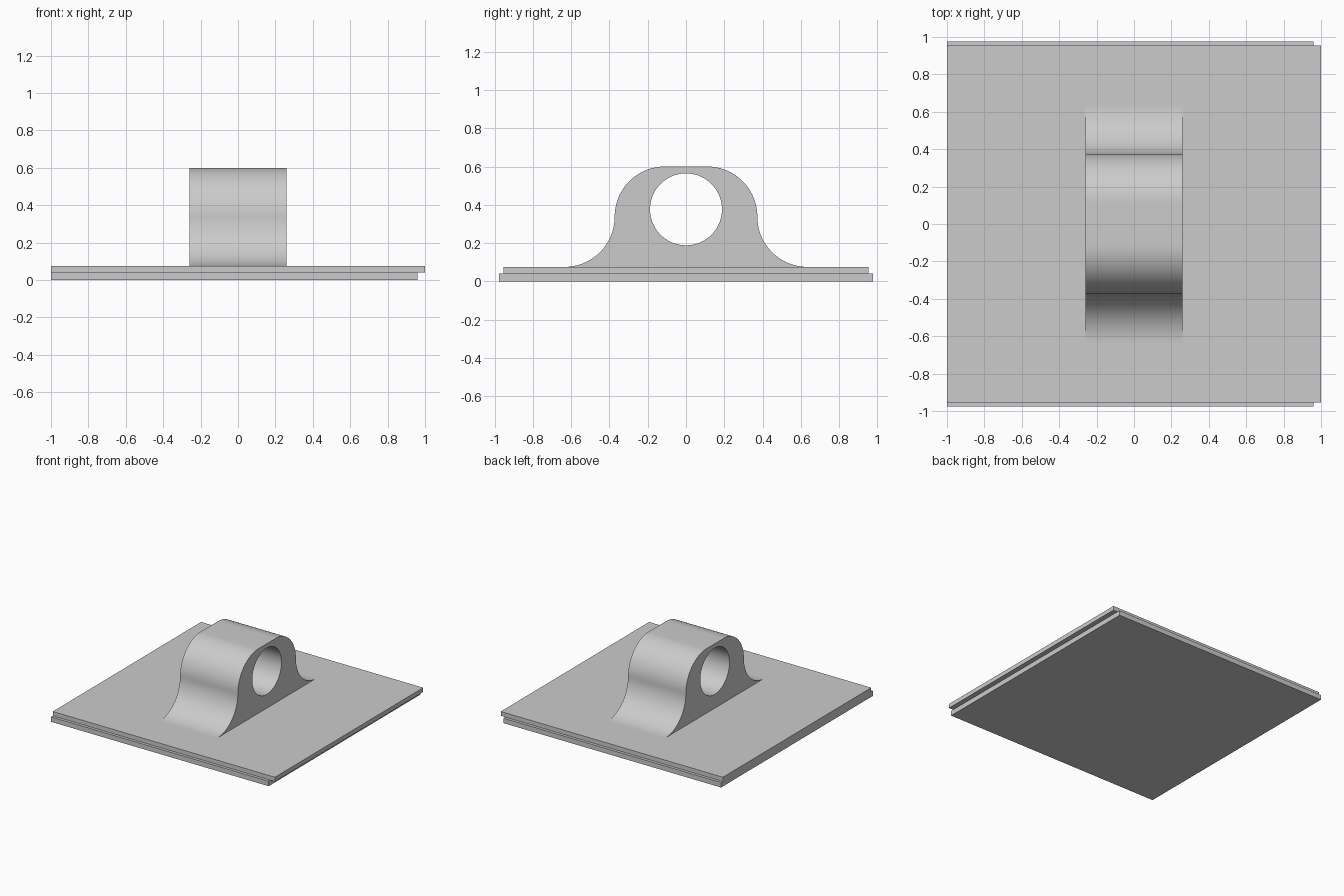
import bpy, bmesh
from math import cos, sin, pi, radians

cube = bpy.data.objects.get("Cube")
if cube:
    bpy.data.objects.remove(cube, do_unlink=True)

GREY = (0.6, 0.6, 0.6, 1)
grey = bpy.data.materials.new("light_grey")
grey.use_nodes = True
grey.diffuse_color = GREY
grey.node_tree.nodes["Principled BSDF"].inputs["Base Color"].default_value = GREY

PLATE_TOP, STEP = 0.075, 0.04
TOP, HALF_WIDTH, SIDE = 0.6, 0.26, 0.373
HOLE_Z, HOLE_R = 0.376, 0.188


def slab(name, x0, x1, half_y, z0, z1):
    bm = bmesh.new()
    bmesh.ops.create_cube(bm, size=1)
    bmesh.ops.scale(bm, vec=(x1 - x0, 2 * half_y, z1 - z0), verts=bm.verts)
    bmesh.ops.translate(bm, vec=((x0 + x1) / 2, 0, (z0 + z1) / 2), verts=bm.verts)
    mesh = bpy.data.meshes.new(name)
    bm.to_mesh(mesh)
    bm.free()
    mesh.materials.append(grey)
    bpy.context.collection.objects.link(bpy.data.objects.new(name, mesh))


def arc(cy, cz, r, start, end, steps):
    angles = [radians(start + (end - start) * i / steps) for i in range(steps + 1)]
    return [(cy + r * cos(a), cz + r * sin(a)) for a in angles]


# Two offset layers of the base plate
slab("lower_plate", -1, 0.96, 0.977, 0, STEP)
slab("upper_plate", -1, 1, 0.954, STEP, PLATE_TOP)

# Lug outline: flared foot, rounded shoulder, mirrored, with a round bore
r = (TOP - PLATE_TOP) / 2
mid = PLATE_TOP + r
foot = arc(SIDE + r, mid, r, 270, 180, 24)
shoulder = arc(SIDE - r, mid, r, 0, 90, 24)
half = [(SIDE + r, PLATE_TOP - 0.01)] + foot + shoulder[1:]
outline = half + [(-y, z) for y, z in reversed(half)]
bore = arc(0, HOLE_Z, HOLE_R, 0, 360, 72)[:-1]

# Extrude the filled outline across x
curve = bpy.data.curves.new("lug", "CURVE")
curve.dimensions = "2D"
curve.fill_mode = "BOTH"
curve.extrude = HALF_WIDTH
for points in (outline, bore):
    spline = curve.splines.new("POLY")
    spline.points.add(len(points) - 1)
    for p, (y, z) in zip(spline.points, points):
        p.co = (y, z, 0, 1)
    spline.use_cyclic_u = True
curve.materials.append(grey)
lug = bpy.data.objects.new("lug", curve)
lug.rotation_euler = (pi / 2, 0, pi / 2)
bpy.context.collection.objects.link(lug)

# Turn the lug into a clean mesh with crisp rims
bpy.ops.object.select_all(action="DESELECT")
lug.select_set(True)
bpy.context.view_layer.objects.active = lug
bpy.ops.object.convert(target="MESH")
lug = bpy.context.object
bm = bmesh.new()
bm.from_mesh(lug.data)
bmesh.ops.remove_doubles(bm, verts=bm.verts, dist=0.0001)
bmesh.ops.recalc_face_normals(bm, faces=bm.faces)
bm.to_mesh(lug.data)
bm.free()
bpy.ops.object.shade_smooth_by_angle(angle=radians(30))
